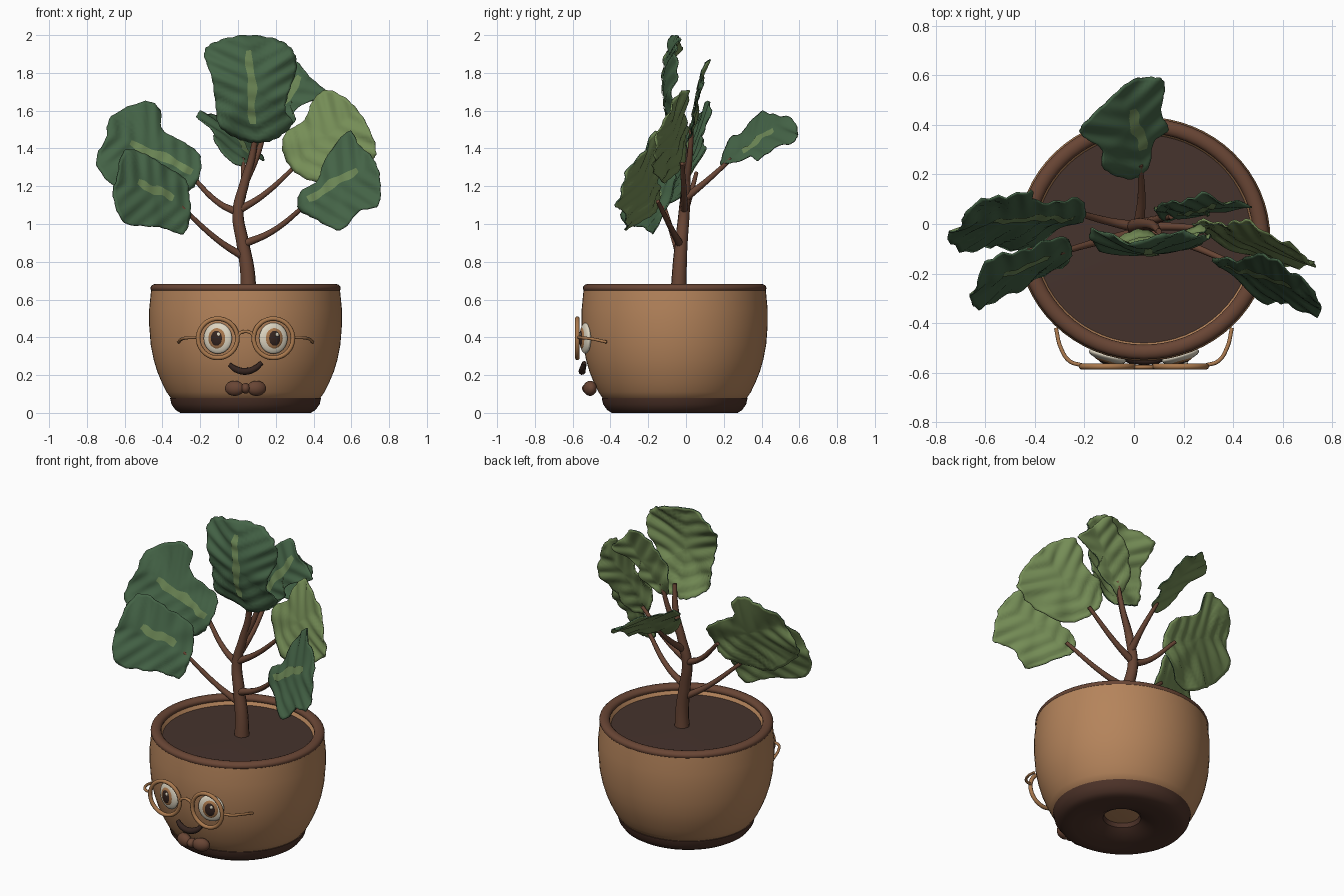
import bpy, math
from mathutils import Vector

cube = bpy.data.objects.get("Cube")
if cube:
    bpy.data.objects.remove(cube)

CX, CY, SQUASH = 0.04, -0.06, 0.965


def material(name, r, g, b):
    m = bpy.data.materials.new(name)
    m.use_nodes = True
    m.diffuse_color = (r, g, b, 1)
    bsdf = next(n for n in m.node_tree.nodes if n.type == 'BSDF_PRINCIPLED')
    bsdf.inputs["Base Color"].default_value = (r, g, b, 1)
    bsdf.inputs["Roughness"].default_value = 0.7
    return m


CLAY = material("clay", 0.46, 0.23, 0.105)
BROWN = material("bark brown", 0.14, 0.06, 0.035)
BASE = material("base brown", 0.075, 0.033, 0.022)
SOIL = material("soil", 0.06, 0.033, 0.026)
GREEN = material("leaf green", 0.058, 0.125, 0.062)
LIGHT = material("leaf light green", 0.18, 0.27, 0.095)
VEIN = material("vein green", 0.15, 0.24, 0.092)
WHITE = material("eye white", 0.72, 0.66, 0.53)
AMBER = material("amber", 0.40, 0.19, 0.075)
DARK = material("dark brown", 0.035, 0.018, 0.014)


def finish(obj, *mats, angle=40):
    obj.data.materials.clear()
    for m in mats:
        obj.data.materials.append(m)
    bpy.ops.object.select_all(action='DESELECT')
    obj.select_set(True)
    bpy.context.view_layer.objects.active = obj
    bpy.ops.object.shade_smooth_by_angle(angle=math.radians(angle))
    return obj


def mesh_object(name, verts, faces, *mats, angle=40):
    me = bpy.data.meshes.new(name)
    me.from_pydata(verts, [], faces)
    me.update()
    obj = bpy.data.objects.new(name, me)
    bpy.context.collection.objects.link(obj)
    return finish(obj, *mats, angle=angle)


def lathe(name, profile, mat, n=64, closed=False):
    verts, faces = [], []
    for r, z in profile:
        for i in range(n):
            a = math.tau * i / n
            verts.append((CX + r * math.cos(a), CY + SQUASH * r * math.sin(a), z))
    rows = len(profile)
    for k in range(rows if closed else rows - 1):
        p, q = k * n, (k + 1) % rows * n
        for i in range(n):
            j = (i + 1) % n
            faces.append((p + i, p + j, q + j, q + i))
    return mesh_object(name, verts, faces, mat)


def tube(name, points, radii, mat, sides=3):
    cu = bpy.data.curves.new(name, 'CURVE')
    cu.dimensions = '3D'
    cu.bevel_depth, cu.bevel_resolution, cu.resolution_u = 1, sides, 8
    cu.use_fill_caps = True
    sp = cu.splines.new('BEZIER')
    sp.bezier_points.add(len(points) - 1)
    for bp, p, r in zip(sp.bezier_points, points, radii):
        bp.co, bp.radius = p, r
        bp.handle_left_type = bp.handle_right_type = 'AUTO'
    obj = bpy.data.objects.new(name, cu)
    bpy.context.collection.objects.link(obj)
    bpy.ops.object.select_all(action='DESELECT')
    obj.select_set(True)
    bpy.context.view_layer.objects.active = obj
    bpy.ops.object.convert(target='MESH')
    return finish(bpy.context.object, mat, angle=60)


def ball(name, loc, size, mat, turn=0):
    bpy.ops.mesh.primitive_uv_sphere_add(segments=28, ring_count=16, location=loc, rotation=(0, 0, turn))
    obj = bpy.context.object
    obj.name, obj.scale = name, size
    return finish(obj, mat, angle=80)


# Pot: body with inner wall, rim, base ring with drain hole, soil
lathe("pot_body", [(0.0, 0.07), (0.38, 0.07), (0.395, 0.078), (0.418, 0.11), (0.443, 0.16), (0.468, 0.22), (0.486, 0.28),
                   (0.502, 0.36), (0.51, 0.46), (0.51, 0.55), (0.5, 0.65), (0.45, 0.65), (0.425, 0.61)], CLAY)
lathe("pot_rim", [(0.473 + 0.031 * math.cos(math.tau * k / 14), 0.66 + 0.023 * math.sin(math.tau * k / 14))
                  for k in range(14)], BROWN, closed=True)
lathe("pot_base", [(0.10, 0.075), (0.11, 0.045), (0.15, 0.022), (0.22, 0.006), (0.29, 0.0), (0.345, 0.0),
                   (0.37, 0.015), (0.392, 0.045), (0.4, 0.078), (0.36, 0.08)], BASE)
lathe("soil", [(0.435, 0.628), (0.2, 0.632), (0.0, 0.634)], SOIL)

# Trunk and branches
tube("trunk", [(0.055, -0.04, 0.58), (0.05, -0.035, 0.75), (0.025, -0.025, 0.9), (0.0, -0.01, 1.06),
               (0.035, 0.0, 1.22), (0.075, -0.005, 1.36), (0.1, -0.03, 1.52)],
     [0.045, 0.039, 0.034, 0.03, 0.025, 0.019, 0.012], BROWN)
branches = {
    "left_low": [(0.04, -0.03, 0.82), (-0.1, -0.06, 0.91), (-0.3, -0.115, 1.09)],
    "left_high": [(0.0, -0.01, 1.06), (-0.1, 0.01, 1.11), (-0.26, 0.055, 1.27)],
    "right_low": [(0.02, -0.03, 0.89), (0.18, -0.07, 0.96), (0.38, -0.15, 1.12)],
    "right_high": [(0.0, -0.01, 1.07), (0.13, -0.01, 1.15), (0.32, -0.02, 1.32)],
    "back": [(0.02, 0.0, 1.14), (0.03, 0.1, 1.22), (0.025, 0.24, 1.345)],
    "back_right": [(0.035, 0.0, 1.22), (0.1, 0.02, 1.36), (0.15, 0.03, 1.53)],
}
for key, pts in branches.items():
    tube(key + "_branch", pts, [0.022, 0.016, 0.011], BROWN)


def leaf(name, outline, vein, depth, slopes, flat=False, cup=0.0, mats=(GREEN, LIGHT), phase=0.0):
    """Wavy blade spanned by an outline, seen from the front or (flat) from above."""
    pts = [Vector(p) for p in reversed(outline)]
    n, rings, steps = len(pts), 14, 6
    c = sum(pts, Vector((0, 0))) / n
    a, b = Vector(vein[0]), Vector(vein[1])
    along = (b - a).normalized()

    def place(p, lift=0.0):
        d = p - c
        r, th = d.length / 0.26, math.atan2(d.y, d.x)
        across = abs(d.x * along.y - d.y * along.x)
        w = d.dot(along) - 0.5 * across
        h = depth + slopes[0] * d.x + slopes[1] * d.y + cup * r * r
        h += 0.008 * math.sin(75 * w + phase) * min(1, r + 0.2) + 0.015 * r * r * math.sin(6 * th + phase)
        h += lift if flat else -lift
        return (p.x, p.y, h) if flat else (p.x, h, p.y)

    # Smooth edge through the outline points, with a fine flutter
    edge = []
    for i in range(n):
        p0, p1, p2, p3 = (pts[(i + k) % n] for k in (-1, 0, 1, 2))
        for s in range(steps):
            t = s / steps
            q = 0.5 * (2 * p1 + (p2 - p0) * t + (2 * p0 - 5 * p1 + 4 * p2 - p3) * t ** 2
                       + (3 * p1 - p0 - 3 * p2 + p3) * t ** 3)
            edge.append(c + (q - c) * (1 + 0.012 * math.sin(2.1 * len(edge) + phase)))
    m = len(edge)
    verts = [place(c)] + [place(c + (e - c) * k / rings) for k in range(1, rings + 1) for e in edge]
    faces = [(0, 1 + i, 1 + (i + 1) % m) for i in range(m)]
    for k in range(rings - 1):
        o = 1 + k * m
        faces += [(o + i, o + m + i, o + m + (i + 1) % m, o + (i + 1) % m) for i in range(m)]
    blade = mesh_object(name + "_leaf", verts, faces, *mats, angle=80)
    solid = blade.modifiers.new("thickness", 'SOLIDIFY')
    solid.thickness, solid.offset, solid.material_offset = 0.007, -1, 1

    # Pale stripe along the vein
    if mats[0] is GREEN:
        side, k = Vector((-along.y, along.x)), 24
        rows = []
        for i in range(k + 1):
            t = i / k
            mid = a.lerp(b, t) + side * 0.006 * math.sin(9 * t + phase)
            wide = 0.024 - 0.008 * abs(2 * t - 1) + 0.003 * math.sin(17 * t)
            rows += [place(mid + side * wide * s, 0.005) for s in (-1, 0, 1)]
        strip = [(3 * i + j, 3 * i + 3 + j, 3 * i + 4 + j, 3 * i + 1 + j) for i in range(k) for j in (0, 1)]
        mesh_object(name + "_stripe", rows, strip, VEIN, angle=80)


# Leaves
leaf("top", [(-.18, 1.9), (-.13, 1.96), (.03, 2.0), (.2, 1.98), (.29, 1.92), (.31, 1.82), (.27, 1.7), (.25, 1.6),
             (.29, 1.53), (.2, 1.45), (.1, 1.43), (0, 1.45), (-.1, 1.52), (-.12, 1.64), (-.14, 1.78)],
     [(.08, 1.53), (.06, 1.92)], -.122, (.08, -.04), cup=.06)
leaf("left_high", [(-.49, 1.65), (-.41, 1.6), (-.4, 1.5), (-.28, 1.43), (-.2, 1.36), (-.21, 1.24), (-.28, 1.16),
                   (-.47, 1.1), (-.63, 1.18), (-.75, 1.32), (-.7, 1.45), (-.67, 1.57)],
     [(-.24, 1.28), (-.57, 1.43)], .022, (.25, .42), phase=1.0)
leaf("left_low", [(-.6, 1.39), (-.49, 1.37), (-.39, 1.31), (-.28, 1.24), (-.26, 1.16), (-.25, 1.05), (-.29, .95),
                  (-.39, .98), (-.47, .99), (-.6, 1.01), (-.66, 1.15), (-.64, 1.24)],
     [(-.34, 1.14), (-.53, 1.22)], -.185, (.58, .42), phase=2.0)
leaf("right_low", [(.58, 1.49), (.64, 1.42), (.72, 1.34), (.75, 1.23), (.74, 1.1), (.64, 1.07), (.54, .97),
                   (.4, 1.03), (.32, 1.08), (.33, 1.17), (.42, 1.23), (.46, 1.34)],
     [(.37, 1.13), (.63, 1.29)], -.23, (-.53, .38), phase=3.0)
leaf("right_high", [(.48, 1.71), (.6, 1.64), (.68, 1.53), (.73, 1.39), (.69, 1.33), (.48, 1.22), (.32, 1.26),
                    (.24, 1.37), (.25, 1.48), (.35, 1.55), (.4, 1.66)],
     [(.3, 1.3), (.6, 1.56)], -.07, (-.35, .25), mats=(LIGHT, LIGHT), phase=4.0)
leaf("back_right", [(.11, 1.72), (.2, 1.82), (.29, 1.87), (.38, 1.78), (.47, 1.7), (.45, 1.67), (.38, 1.65),
                    (.3, 1.6), (.3, 1.54), (.2, 1.48), (.12, 1.46), (.08, 1.6)],
     [(.18, 1.56), (.33, 1.78)], .052, (0, .2), cup=.02, phase=5.0)
leaf("back", [(-.21, .39), (-.1, .5), (0, .58), (.1, .59), (.125, .55), (.11, .45), (.14, .38), (.08, .33),
              (.06, .23), (-.01, .18), (-.12, .22), (-.13, .3), (-.2, .35)],
     [(.04, .3), (-.01, .46)], 1.465, (-.72, .52), flat=True, cup=-.04, phase=2.5)

# Face: eyes and spectacles, mirrored about the pot's centre
for side, word in ((-1, "right"), (1, "left")):
    x, turn = CX + side * 0.147, side * 0.28
    out = Vector((math.sin(turn), -math.cos(turn), 0))
    eye = Vector((x, -0.533, 0.395))
    ball(word + "_eye", eye, (0.078, 0.024, 0.082), WHITE, turn)
    ball(word + "_iris", eye + out * 0.012, (0.051, 0.018, 0.057), AMBER, turn)
    ball(word + "_pupil", eye + out * 0.018, (0.036, 0.016, 0.044), DARK, turn)
    ball(word + "_glint", eye + out * 0.031 + Vector((0.012, 0, 0.02)), (0.01, 0.006, 0.011), WHITE, turn)
    bpy.ops.mesh.primitive_torus_add(location=(x, -0.575, 0.395), rotation=(math.pi / 2, 0, 0), major_segments=48,
                                     minor_segments=10, major_radius=0.104, minor_radius=0.012)
    bpy.context.object.name = word + "_spectacle_ring"
    finish(bpy.context.object, AMBER, angle=80)
    tube(word + "_spectacle_arm", [(CX + side * dx, y, z) for dx, y, z in
                                   ((0.25, -0.57, 0.4), (0.3, -0.553, 0.398), (0.335, -0.5, 0.392), (0.355, -0.42, 0.375))],
         [0.008] * 4, AMBER)
    ball(word + "_bow_wing", (CX + side * 0.058, -0.508, 0.13), (0.052, 0.034, 0.04), BROWN, turn)
ball("bow_knot", (CX, -0.517, 0.13), (0.025, 0.033, 0.028), BROWN)
tube("spectacle_bridge", [(CX + dx, -0.577, z) for dx, z in ((-0.045, 0.4), (-0.025, 0.425), (0.025, 0.425), (0.045, 0.4))],
     [0.009] * 4, AMBER)
tube("mouth", [(-0.045, -0.538, 0.255), (-0.01, -0.547, 0.23), (0.04, -0.55, 0.22), (0.09, -0.547, 0.235),
               (0.125, -0.538, 0.265)], [0.012, 0.017, 0.019, 0.017, 0.012], DARK)
